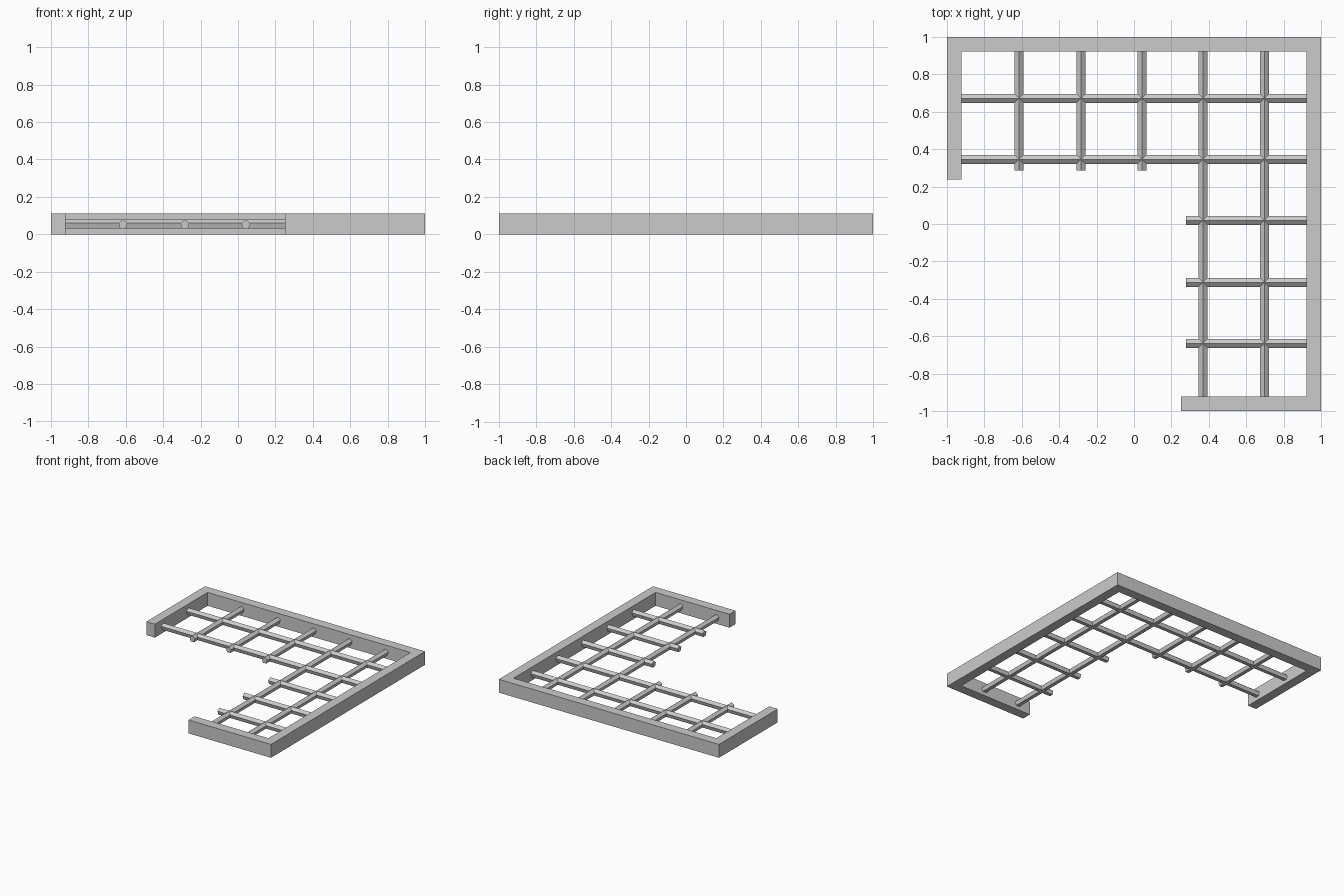
import bpy, bmesh
from mathutils import Vector

if "Cube" in bpy.data.objects:
    bpy.data.objects.remove(bpy.data.objects["Cube"])


def prism(name, section, offset):
    """Sweep a closed planar section along an offset into a capped solid."""
    bm = bmesh.new()
    face = bm.faces.new([bm.verts.new(p) for p in section])
    res = bmesh.ops.extrude_face_region(bm, geom=[face], use_keep_orig=True)
    verts = [g for g in res["geom"] if isinstance(g, bmesh.types.BMVert)]
    bmesh.ops.translate(bm, verts=verts, vec=Vector(offset))
    bmesh.ops.recalc_face_normals(bm, faces=bm.faces[:])
    mesh = bpy.data.meshes.new(name)
    bm.to_mesh(mesh)
    bm.free()
    obj = bpy.data.objects.new(name, mesh)
    bpy.context.collection.objects.link(obj)
    return obj


# Outer frame: one open outline running round two full sides and two short returns
INNER = 0.922
outline = [(-1, 0.238), (-1, 1), (1, 1), (1, -1), (0.25, -1), (0.25, -INNER),
           (INNER, -INNER), (INNER, INNER), (-INNER, INNER), (-INNER, 0.238)]
prism("outer_frame", [(x, y, 0) for x, y in outline], (0, 0, 0.11))

# Five-sided bar section: (sideways, height), ridge on top
BAR = [(0, 0.079), (0.024, 0.06), (0.015, 0.03), (-0.015, 0.03), (-0.024, 0.06)]

# Bars running front to back; the first three stop short at the open corner
for i, x in enumerate((-0.615, -0.284, 0.042, 0.369, 0.697)):
    start = 0.285 if i < 3 else -INNER
    prism(f"lengthwise_bar_{i + 1}", [(x + s, start, z) for s, z in BAR],
          (0, INNER - start, 0))

# Bars running left to right; the last three stop short at the open corner
for i, y in enumerate((0.672, 0.346, 0.019, -0.312, -0.638)):
    start = -INNER if i < 2 else 0.278
    prism(f"crosswise_bar_{i + 1}", [(start, y + s, z) for s, z in BAR],
          (INNER - start, 0, 0))
